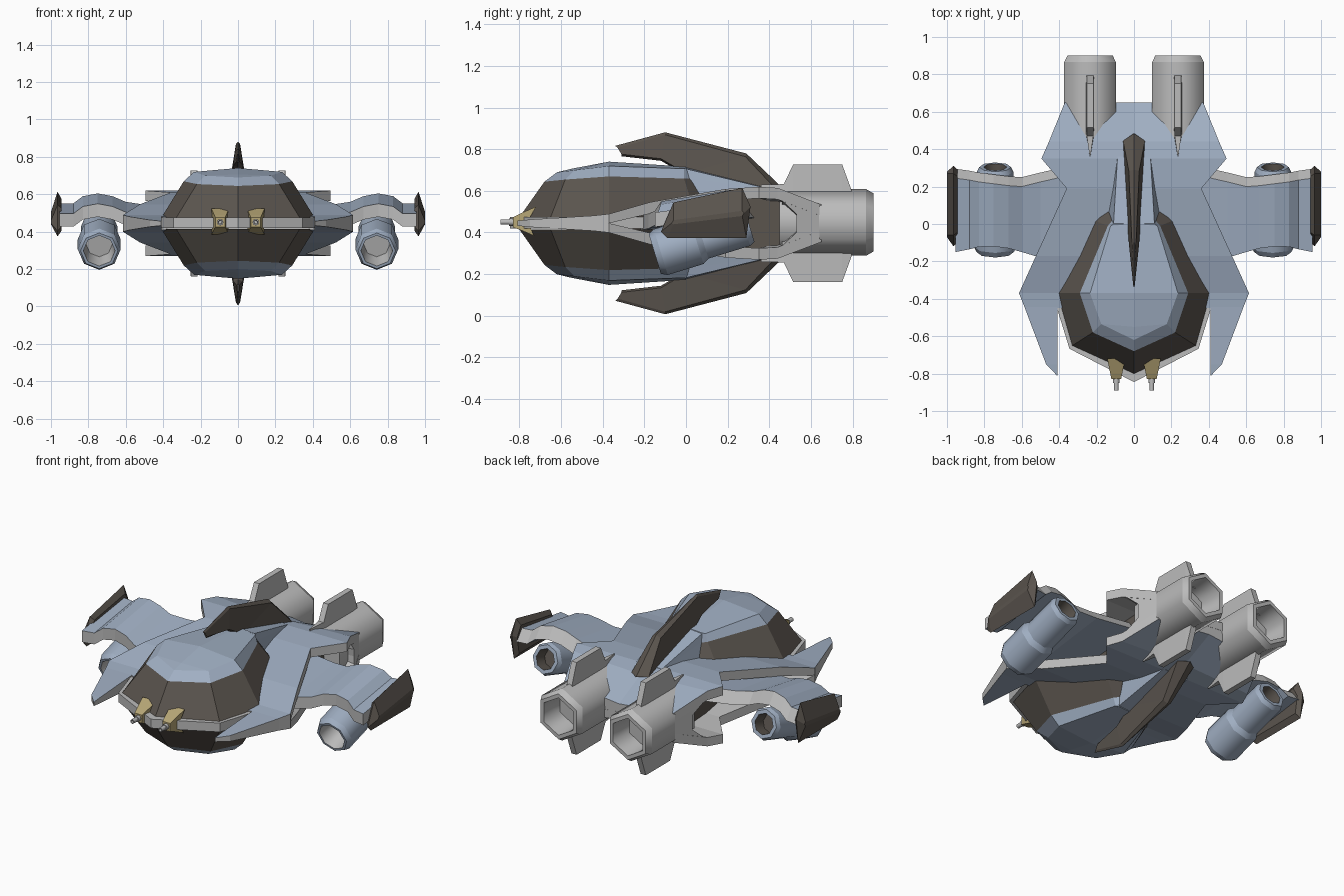
import bpy, bmesh, math
from mathutils import Vector, Matrix

cube = bpy.data.objects.get("Cube")
if cube:
    bpy.data.objects.remove(cube, do_unlink=True)

MID = 0.444  # height of the mirror plane; all part heights are relative to it


def material(name, rgb):
    m = bpy.data.materials.new(name)
    m.use_nodes = True
    m.diffuse_color = (*rgb, 1)
    m.node_tree.nodes["Principled BSDF"].inputs["Base Color"].default_value = (*rgb, 1)
    return m


BLUE, GREY, BROWN, GOLD = range(4)
MATS = [material("slate_blue", (0.35, 0.425, 0.54)),
        material("light_grey", (0.50, 0.50, 0.50)),
        material("dark_brown", (0.103, 0.089, 0.076)),
        material("dull_gold", (0.47, 0.38, 0.18))]


def loft(name, rows, color, closed=True, caps=True, mirror_z=True, smooth=False):
    """Skin rows of points; color is an index or a rule of (strip, normal)."""
    bm = bmesh.new()
    strip = bm.faces.layers.int.new("strip")
    vs = [[bm.verts.new(p) for p in row] for row in rows]
    n = len(rows[0])
    for i in range(len(rows) - 1):
        for j in range(n if closed else n - 1):
            k = (j + 1) % n
            f = bm.faces.new((vs[i][j], vs[i][k], vs[i + 1][k], vs[i + 1][j]))
            f[strip] = i
            f.smooth = smooth
    if caps:
        for row in (vs[0], vs[-1]):
            bm.faces.new(row)[strip] = 0 if row is vs[0] else len(rows) - 2
    if smooth:  # keep the rings crisp, soften only the lengthwise edges
        for row in vs:
            for j in range(n):
                e = bm.edges.get((row[j], row[(j + 1) % n]))
                if e:
                    e.smooth = False
    bmesh.ops.remove_doubles(bm, verts=bm.verts, dist=0.0005)
    bmesh.ops.recalc_face_normals(bm, faces=bm.faces)
    if not closed and sum(f.normal.z * f.calc_area() for f in bm.faces) < 0:
        bmesh.ops.reverse_faces(bm, faces=bm.faces)
    bm.normal_update()
    for f in bm.faces:
        f.material_index = color(f[strip], f.normal) if callable(color) else color
    me = bpy.data.meshes.new(name)
    bm.to_mesh(me)
    bm.free()
    for m in MATS:
        me.materials.append(m)
    ob = bpy.data.objects.new(name, me)
    ob.location.z = MID
    bpy.context.collection.objects.link(ob)
    mod = ob.modifiers.new("Mirror", "MIRROR")
    mod.use_axis = (True, False, mirror_z)
    mod.merge_threshold = 0.0005
    return ob


def lathe(name, profile, sides, center, color, tilt=0):
    """Turn (along, radius) pairs around the y axis, then tilt the rear up."""
    rot = Matrix.Rotation(tilt, 3, "X")
    rows = []
    for t, r in profile:
        r = max(r, 0.001)
        rows.append([Vector(center) + rot @ Vector((r * math.sin(a), t, r * math.cos(a)))
                     for a in (2 * math.pi * k / sides for k in range(sides))])
    return loft(name, rows, color, mirror_z=False, smooth=True)


def top_blue(strip, normal):
    return BLUE if normal.z > 0.6 else GREY


# Cockpit shell: dark glazing band, bevelled shoulder and crown
loft("cockpit_shell", [
    [(0, -.80, .03), (.33, -.65, .03), (.41, -.37, .03), (.285, .05, .03), (.18, .13, .03),
     (0, .13, .03)],
    [(0, -.68, .20), (.22, -.58, .21), (.29, -.37, .225), (.14, -.01, .215), (.115, .02, .215),
     (0, .02, .215)],
    [(0, -.62, .245), (.175, -.535, .255), (.235, -.37, .275), (.125, -.01, .262),
     (.11, .0, .265), (0, .0, .272)],
    [(0, -.62, .245), (0, -.55, .262), (0, -.37, .296), (0, .0, .272), (0, .0, .272),
     (0, .0, .272)],
], lambda s, n: BROWN if s == 0 else BLUE, closed=False, caps=False)

# Grey rim around the cockpit waist
rim = [(0, -.845), (.345, -.667), (.412, -.45), (.3, 0), (0, 0)]
loft("cockpit_rim", [[(x, y, z) for x, y in rim] for z in (-.025, .03)], GREY, mirror_z=False)

# Spine running from the cockpit down onto the deck
loft("spine", [
    [(0, -.01, .10), (.15, -.01, .12), (.12, -.01, .22), (.11, -.01, .264), (0, -.01, .272)],
    [(0, .36, .10), (.092, .36, .12), (.09, .36, .165), (.088, .36, .175), (0, .36, .18)],
], BLUE)


# Deck plates above and below (y, inner x, outer x, inner z, outer z), with forward prongs
def plate(name, rows):
    loft(name, [[(a, y, c), (b, y, z), (b, y, max(0, z - .055)), (a, y, max(0, c - .055))]
                for y, a, b, c, z in rows], top_blue)


plate("deck_prong", [(-.81, .41, .412, .012, .012), (-.75, .41, .47, .018, .018),
                     (-.44, .41, .587, .037, .037)])
plate("deck_plate", [(-.45, 0, .583, .036, .036), (-.37, 0, .615, .045, .045),
                     (-.17, 0, .524, .102, .102), (.19, 0, .36, .165, .165),
                     (.35, 0, .495, .175, .175), (.44, 0, .455, .15, .17),
                     (.65, 0, .37, .05, .09)])

# Dark core between the plates and grey block closing the stern
core = [(-.35, 0), (-.35, .01), (.2, .13), (.42, .12), (.55, .06), (.55, 0)]
loft("hull_core", [[(x, y, z) for y, z in core] for x in (0, .27)], BROWN)
loft("stern_block", [[(0, y, 0), (x, y, t), (x, y, b), (0, y, 0)] for y, x, t, b in
                     ((.46, .445, .12, .11), (.53, .416, .11, .045), (.532, .416, .11, 0),
                      (.648, .37, .08, 0))], GREY)

# Dorsal and ventral fins with a bevelled outer ridge
ridge = [(0, -.34, .372), (0, -.10, .437), (0, .29, .335), (0, .485, .15)]
shoulder = [(.004, -.328, .362), (.011, -.10, .425), (.028, .285, .32), (.058, .445, .15)]
base = [(.006, -.31, .332), (.026, -.12, .31), (.035, 0, .24), (.06, .44, .14)]
loft("centre_fin", [ridge, shoulder, base, [(0, y, z - .01) for x, y, z in base]],
     BROWN, closed=False, caps=False)

# Wings: humped ribbons with the trailing edge higher than the leading edge
wing = [(.26, -.22, .28, .035), (.50, -.18, .225, .045), (.60, -.15, .20, .06),
        (.67, -.13, .205, .09), (.75, -.12, .215, .105), (.83, -.122, .225, .09),
        (.88, -.135, .235, .052), (.955, -.15, .245, .052)]
loft("wing", [[(x, f, z), (x, r, z + .055), (x, r + .05, z - .01), (x, f, z - .07)]
              for x, f, r, z in wing],
     lambda s, n: BLUE if abs(n.z) > abs(n.y) else GREY, mirror_z=False)

# Faceted wing tips
tip = [(-.12, -.04), (-.06, .10), (.27, .17), (.31, .08), (.29, -.07), (-.09, -.07)]
crest = [(-.07, .0), (-.06, .015), (.27, .06), (.28, .05), (.27, .035), (-.06, -.005)]
loft("wing_tip", [[(.943, y * .9 + .01, z * .7 + .01) for y, z in tip],
                  [(.965, y, z) for y, z in tip],
                  [(1.0, y, z) for y, z in crest]], BROWN, mirror_z=False)

# Tilted thruster pods under the wings, open at both ends
pod = [(.12, 0), (.12, .07), (0, .085), (0, .10), (.03, .115), (.21, .115), (.24, .097),
       (.45, .097), (.475, .085), (.475, .062), (.40, .055), (.40, 0)]
lathe("wing_pod", pod, 8, (.742, -.15, -.147),
      lambda s, n: GREY if s < 2 else BROWN if s > 8 else BLUE, math.radians(17))

# Main engines: six-sided barrels with chamfered hollow nozzles
lathe("main_engine", [(.45, 0), (.45, .16), (.865, .16), (.90, .14), (.90, .115),
                      (.76, .10), (.76, 0)], 6, (.235, 0, 0.004), GREY)
loft("engine_fin", [[(.235 - w, y, .10), (.235 + w, y, .10), (.235 + w * .8, y, z),
                     (.235 - w * .8, y, z)]
                    for y, w, z in ((.36, .002, .185), (.47, .022, .188), (.515, .022, .283),
                                    (.75, .022, .283), (.795, .022, .16))], GREY)

# Nose guns: chevron mounts with stepped barrels
mount = [(-.72, .08), (-.80, .045), (-.83, .03), (-.83, -.02), (-.80, -.03), (-.73, -.06),
         (-.76, .01)]
loft("gun_mount", [[(.095 + s * (.026 + .2 * (y + .83)), y, z) for y, z in mount]
                   for s in (-1, 1)], GOLD, mirror_z=False)
lathe("gun_barrel", [(-.70, .018), (-.85, .018), (-.85, .013), (-.89, .013), (-.89, .009),
                     (-.87, .008)], 8, (.095, 0, .006), GREY)
